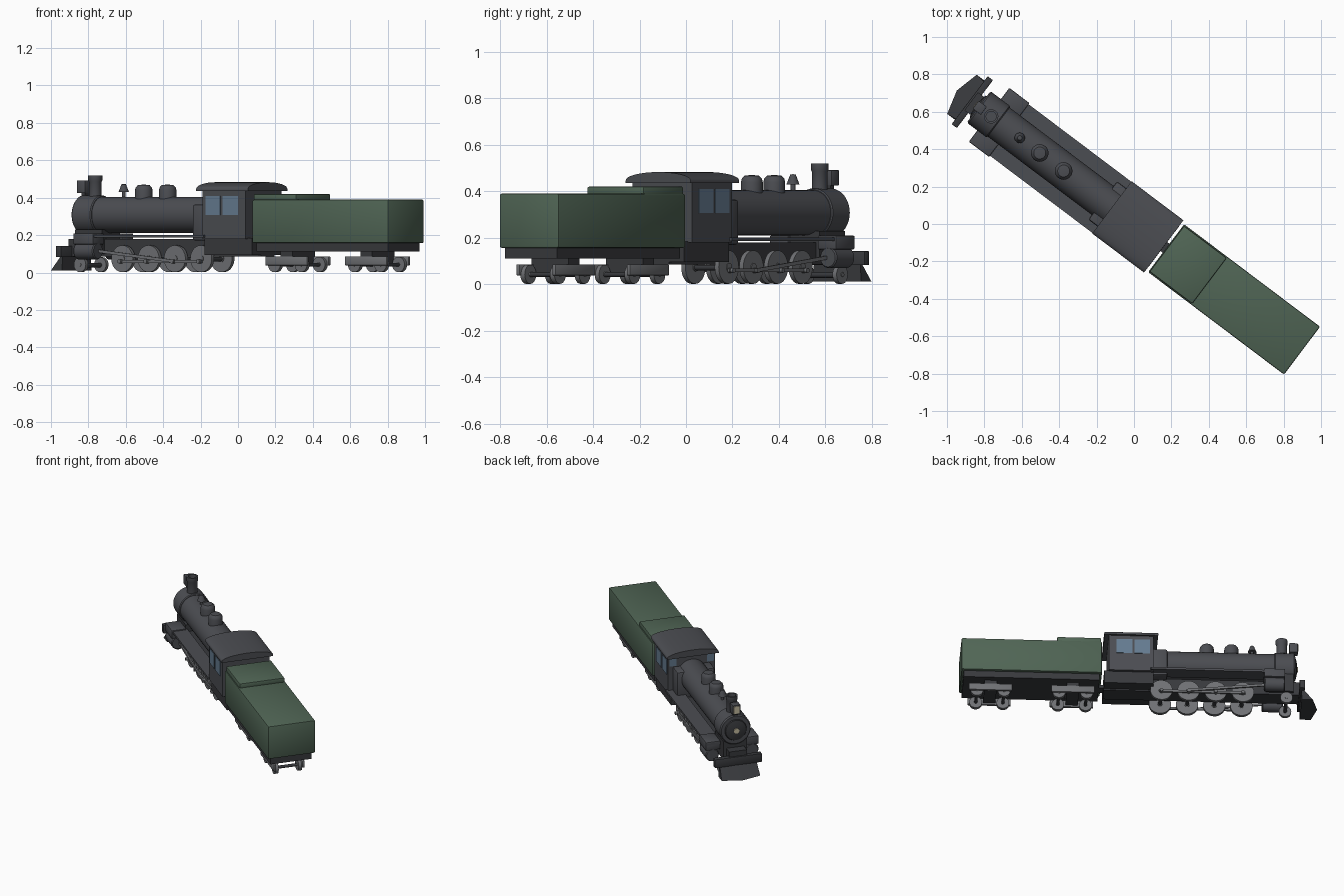
import bpy, bmesh, math
from mathutils import Matrix, Vector

if "Cube" in bpy.data.objects:
    bpy.data.objects.remove(bpy.data.objects["Cube"])

# The train is built along local X (front at -X), then turned diagonally
TURN = Matrix.Rotation(math.radians(-37), 4, 'Z')


def mat(name, r, g, b):
    m = bpy.data.materials.new(name)
    m.diffuse_color = (r, g, b, 1)
    m.use_nodes = True
    m.node_tree.nodes["Principled BSDF"].inputs["Base Color"].default_value = m.diffuse_color
    return m


IRON = mat("iron", .071, .074, .084)
BLACK = mat("black_iron", .04, .042, .047)
STEEL = mat("steel", .16, .165, .175)
GREEN = mat("green_paint", .08, .13, .09)
GLASS = mat("glass", .13, .2, .28)
LAMP = mat("lamp", .58, .52, .36)


def finish(name, bm, material, matrix=Matrix()):
    bmesh.ops.recalc_face_normals(bm, faces=bm.faces[:])
    me = bpy.data.meshes.new(name)
    bm.to_mesh(me)
    bm.free()
    me.materials.append(material)
    me.shade_smooth()
    me.set_sharp_from_angle(angle=math.radians(32))
    ob = bpy.data.objects.new(name, me)
    bpy.context.collection.objects.link(ob)
    ob.matrix_world = TURN @ matrix
    return ob


def box(name, x, y, z, material, bevel=0.0):
    """Box from (min, max) ranges, optionally bevelled."""
    bm = bmesh.new()
    bmesh.ops.create_cube(bm, size=1)
    for v in bm.verts:
        v.co = Vector([(a + b) / 2 + c * (b - a) for (a, b), c in zip((x, y, z), v.co)])
    if bevel:
        bmesh.ops.bevel(bm, geom=bm.edges[:], offset=bevel, segments=2, profile=.5, affect='EDGES')
    return finish(name, bm, material)


def lathe(name, profile, loc, material, axis='Z', steps=32):
    """Spin (radius, height) points about an axis through loc."""
    bm = bmesh.new()
    vs = [bm.verts.new((r, 0, h)) for r, h in profile]
    es = [bm.edges.new(p) for p in zip(vs, vs[1:])]
    bmesh.ops.spin(bm, geom=vs + es, cent=(0, 0, 0), axis=(0, 0, 1),
                   angle=2 * math.pi, steps=steps, use_duplicate=False)
    bmesh.ops.remove_doubles(bm, verts=bm.verts[:], dist=1e-5)
    rot = {'Z': Matrix(), 'X': Matrix.Rotation(math.pi / 2, 4, 'Y'),
           'Y': Matrix.Rotation(-math.pi / 2, 4, 'X')}[axis]
    return finish(name, bm, material, Matrix.Translation(loc) @ rot)


def prism(name, pts, x, material):
    """Extrude a (y, z) outline between two x values."""
    bm = bmesh.new()
    face = bm.faces.new([bm.verts.new((x[0], y, z)) for y, z in pts])
    ext = bmesh.ops.extrude_face_region(bm, geom=[face])
    bmesh.ops.translate(bm, vec=(x[1] - x[0], 0, 0),
                        verts=[g for g in ext['geom'] if isinstance(g, bmesh.types.BMVert)])
    return finish(name, bm, material)


def rod(name, a, b, height, depth, material):
    """Flat bar between two points that share the same y."""
    a, b = Vector(a), Vector(b)
    d = b - a
    bm = bmesh.new()
    bmesh.ops.create_cube(bm, size=1)
    bmesh.ops.scale(bm, vec=(d.length, depth, height), verts=bm.verts)
    m = Matrix.Translation((a + b) / 2) @ Matrix.Rotation(-math.atan2(d.z, d.x), 4, 'Y')
    return finish(name, bm, material, m)


def wheel(name, x, y, r, th):
    h = th / 2
    lathe(name, [(0, -h - .004), (r * .25, -h - .004), (r * .25, -h), (r, -h), (r, h),
                 (r * .25, h), (r * .25, h + .004), (0, h + .004)], (x, y, r + .002), STEEL, 'Y')


# Boiler, smokebox and rounded door
BZ = .308
lathe("boiler", [(0, 0), (.097, 0), (.097, .8), (0, .8)], (-.92, 0, BZ), IRON, 'X', 40)
lathe("smokebox", [(0, 0), (.098, 0), (.105, .008), (.105, .128), (.1, .134), (0, .134)],
      (-1.04, 0, BZ), IRON, 'X', 40)
lathe("smokebox_door", [(0, -.014), (.04, -.012), (.07, -.005), (.075, .004)],
      (-1.042, 0, BZ), BLACK, 'X')
lathe("door_lamp", [(0, -.008), (.018, -.008), (.018, .004)], (-1.054, 0, BZ), LAMP, 'X', 20)
box("smokebox_saddle", (-1.03, -.85), (-.08, .08), (.1, .23), BLACK)
box("firebox", (-.21, -.1), (-.128, .128), (.17, .365), IRON, .012)

# Fittings along the top
lathe("chimney", [(0, .39), (.034, .39), (.034, .485), (.038, .492), (.038, .52), (.027, .52),
                  (.027, .49), (0, .49)], (-.956, 0, 0), IRON)
lathe("bell", [(0, .39), (.01, .39), (.01, .43), (.028, .43), (.012, .472), (0, .474)],
      (-.765, 0, 0), IRON, steps=20)
for i, x in enumerate((-.631, -.471)):
    lathe(f"dome_{i + 1}", [(0, .38), (.047, .38), (.047, .44), (.043, .455), (.032, .467), (0, .471)],
          (x, 0, 0), IRON)
box("headlight", (-1.06, -1.005), (-.027, .027), (.425, .492), IRON, .004)
box("headlight_bracket", (-1.035, -1.01), (-.018, .018), (.4, .43), BLACK)
box("headlight_lens", (-1.063, -1.055), (-.02, .02), (.433, .484), LAMP)

# Frame, buffer beam and pilot wedge
box("main_frame", (-1.09, .2), (-.06, .06), (.085, .18), BLACK)
box("cab_underframe", (-.12, .2), (-.14, .14), (.095, .185), BLACK)
box("buffer_beam", (-1.1, -1.065), (-.16, .16), (.082, .143), BLACK, .004)
bm = bmesh.new()
low = [(-1.08, -.131), (-1.152, -.131), (-1.186, 0), (-1.152, .131), (-1.08, .131)]
top = [(-1.08, -.125), (-1.095, -.125), (-1.1, 0), (-1.095, .125), (-1.08, .125)]
vl = [bm.verts.new((x, y, .012)) for x, y in low]
vt = [bm.verts.new((x, y, .085)) for x, y in top]
bm.faces.new(vl)
bm.faces.new(vt)
for i in range(5):
    j = (i + 1) % 5
    bm.faces.new((vl[i], vl[j], vt[j], vt[i]))
finish("pilot_wedge", bm, BLACK)

# Cab with arched roof and windows
box("cab", (-.117, .17), (-.16, .16), (.18, .445), IRON)
arc = [(.175 * math.cos(a), .447 + .036 * math.sin(a))
       for a in (math.pi * k / 16 for k in range(17))]
prism("cab_roof", [(-.175, .437), (.175, .437)] + arc, (-.148, .199), IRON)
for s, side in ((-1, "right"), (1, "left")):
    for i, x in enumerate(((-.095, .004), (.018, .122))):
        box(f"{side}_cab_window_{i + 1}", x, tuple(sorted((s * .15, s * .163))), (.307, .41), GLASS)
    box(f"{side}_front_window", (-.12, -.11), tuple(sorted((s * .105, s * .15))), (.372, .425), GLASS)

# Running gear on both sides
DRIVERS = (-.70, -.524, -.348, -.172)
for s, side in ((-1, "right"), (1, "left")):
    def span(a, b):
        return tuple(sorted((s * a, s * b)))
    box(f"{side}_running_board", (-.97, -.1), span(.07, .172), (.187, .202), IRON)
    box(f"{side}_valve_chest", (-.97, -.835), span(.08, .18), (.15, .21), IRON, .006)
    lathe(f"{side}_cylinder", [(0, 0), (.04, 0), (.045, .006), (.045, .129), (.04, .135), (0, .135)],
          (-.97, s * .135, .115), IRON, 'X')
    for i, x in enumerate(DRIVERS):
        wheel(f"{side}_driving_wheel_{i + 1}", x, s * .09, .072, .022)
        lathe(f"{side}_crank_pin_{i + 1}", [(0, -.02), (.011, -.02), (.011, .02), (0, .02)],
              (x, s * .11, .06), STEEL, 'Y', 16)
    wheel(f"{side}_pilot_wheel", -.983, s * .09, .04, .022)
    rod(f"{side}_coupling_rod", (-.715, s * .112, .06), (-.157, s * .112, .06), .016, .01, STEEL)
    rod(f"{side}_main_rod", (-.84, s * .126, .115), (-.335, s * .126, .06), .016, .01, STEEL)

# Axles of the locomotive
for i, (x, r) in enumerate([(d, .072) for d in DRIVERS] + [(-.983, .04)]):
    lathe(f"axle_{i + 1}", [(0, -.09), (.012, -.09), (.012, .09), (0, .09)], (x, 0, r), BLACK, 'Y', 16)

# Tender
box("tender_body", (.215, 1.125), (-.16, .16), (.157, .39), GREEN, .008)
box("tender_raised_deck", (.22, .505), (-.153, .153), (.38, .42), GREEN, .006)
box("tender_frame", (.23, 1.11), (-.14, .14), (.112, .16), BLACK)
box("drawbar", (.18, .25), (-.03, .03), (.115, .14), BLACK)
for n, (a, b) in enumerate(((.311, .49), (.846, 1.022))):
    c = (a + b) / 2
    box(f"bogie_{n + 1}_bolster", (c - .04, c + .04), (-.1, .1), (.05, .115), BLACK)
    for s, side in ((-1, "right"), (1, "left")):
        box(f"bogie_{n + 1}_{side}_side_frame", (c - .14, c + .14),
            tuple(sorted((s * .088, s * .106))), (.038, .086), STEEL, .004)
        for i, x in enumerate((a, b)):
            wheel(f"bogie_{n + 1}_{side}_wheel_{i + 1}", x, s * .08, .041, .024)
    for i, x in enumerate((a, b)):
        lathe(f"bogie_{n + 1}_axle_{i + 1}", [(0, -.08), (.01, -.08), (.01, .08), (0, .08)],
              (x, 0, .042), BLACK, 'Y', 16)
